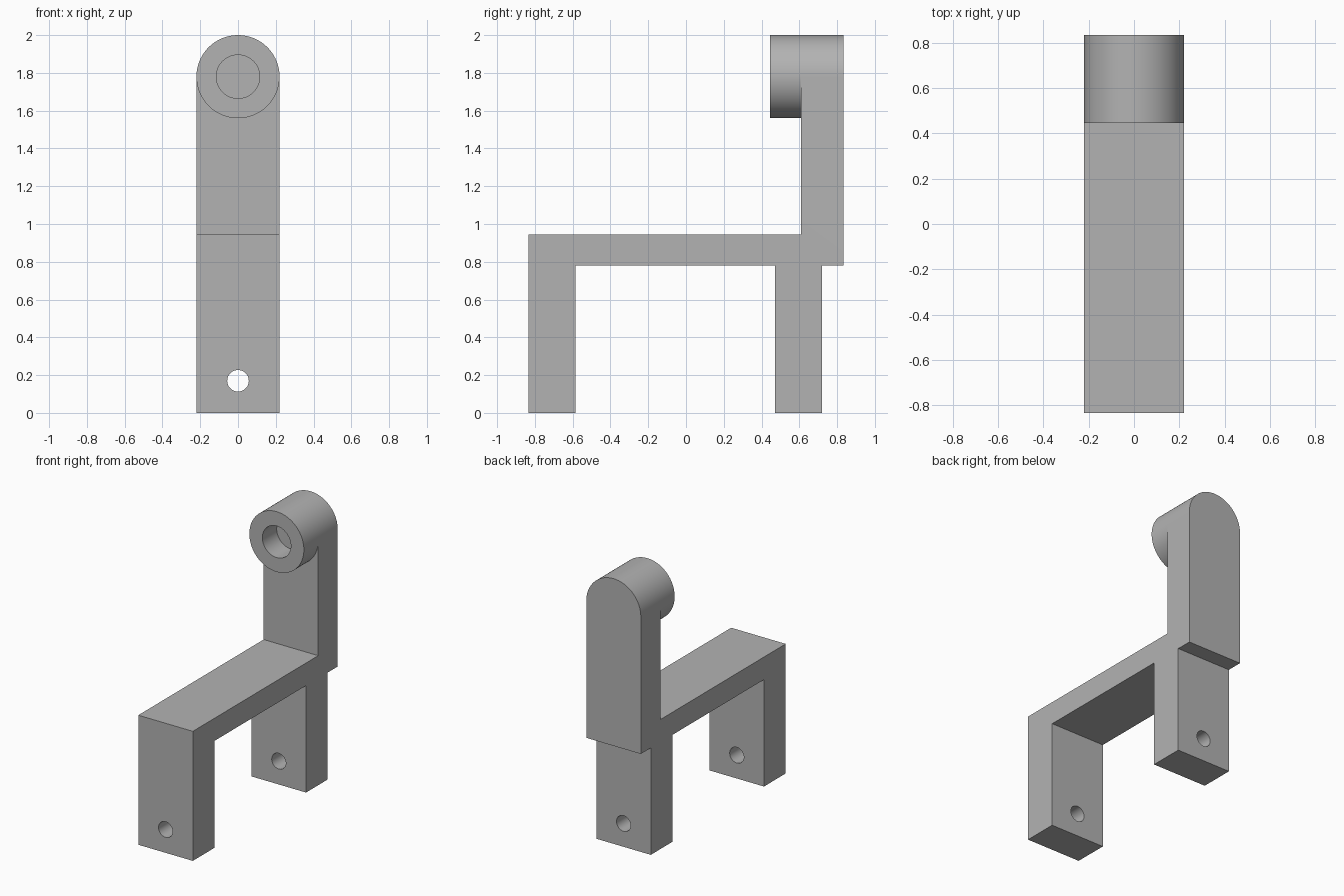
import bpy
import bmesh
from math import pi, sin, cos
from mathutils import Vector

if "Cube" in bpy.data.objects:
    bpy.data.objects.remove(bpy.data.objects["Cube"], do_unlink=True)

W = 0.22               # half width, also the radius of the rounded top
TOP = 1.78             # height of the boss axis
FRONT, BACK = -0.835, 0.835
PLATE = 0.61           # front face of the upright plate
SEG = 96

grey = bpy.data.materials.new("plain grey")
grey.use_nodes = True
grey.diffuse_color = (0.45, 0.45, 0.45, 1)
grey.node_tree.nodes["Principled BSDF"].inputs["Base Color"].default_value = grey.diffuse_color


def add_object(name, bm):
    bmesh.ops.recalc_face_normals(bm, faces=bm.faces)
    mesh = bpy.data.meshes.new(name)
    bm.to_mesh(mesh)
    bm.free()
    mesh.materials.append(grey)
    obj = bpy.data.objects.new(name, mesh)
    bpy.context.collection.objects.link(obj)
    return obj


def prism(name, points, depth):
    """Extrude a closed outline along a vector."""
    bm = bmesh.new()
    face = bm.faces.new([bm.verts.new(p) for p in points])
    new = bmesh.ops.extrude_face_region(bm, geom=[face])["geom"]
    verts = [v for v in new if isinstance(v, bmesh.types.BMVert)]
    bmesh.ops.translate(bm, verts=verts, vec=Vector(depth))
    return add_object(name, bm)


def arc(radius, y, z, turn=2 * pi, count=SEG):
    return [(radius * cos(turn * i / count), y, z + radius * sin(turn * i / count))
            for i in range(count)]


def cut(target, tool, operation):
    mod = target.modifiers.new(operation.lower(), "BOOLEAN")
    mod.operation, mod.solver, mod.object = operation, "EXACT", tool
    bpy.context.view_layer.objects.active = target
    bpy.ops.object.modifier_apply(modifier=mod.name)
    bpy.data.objects.remove(tool, do_unlink=True)


# Bracket body: side outline with two legs, bridge and upright plate
side = [(FRONT, 0), (-0.585, 0), (-0.585, 0.78), (0.47, 0.78), (0.47, 0), (0.72, 0),
        (0.72, 0.78), (BACK, 0.78), (BACK, 2.1), (PLATE, 2.1), (PLATE, 0.945), (FRONT, 0.945)]
body = prism("bracket_body", [(-0.3, y, z) for y, z in side], (0.6, 0, 0))

# Trim to the round-topped front outline
outline = arc(W, -1, TOP, pi, SEG // 2) + [(-W, -1, TOP), (-W, -1, -0.1), (W, -1, -0.1)]
cut(body, prism("front_outline", outline, (0, 2, 0)), "INTERSECT")

# Bolt hole through both legs
cut(body, prism("bolt_hole", arc(0.057, -1, 0.17), (0, 2, 0)), "DIFFERENCE")

# Boss: ring on the plate, its bore ending at the plate face
bm = bmesh.new()
rings = [[bm.verts.new(p) for p in arc(r, y, TOP)]
         for r, y in ((W, PLATE), (W, 0.445), (0.115, 0.445), (0.115, PLATE))]
for a, b in zip(rings, rings[1:] + rings[:1]):
    for i in range(SEG):
        j = (i + 1) % SEG
        bm.faces.new((a[i], a[j], b[j], b[i]))
boss = add_object("boss_ring", bm)

for obj in (body, boss):
    bpy.ops.object.select_all(action="DESELECT")
    obj.select_set(True)
    bpy.context.view_layer.objects.active = obj
    bpy.ops.object.shade_smooth_by_angle(angle=pi / 6)
